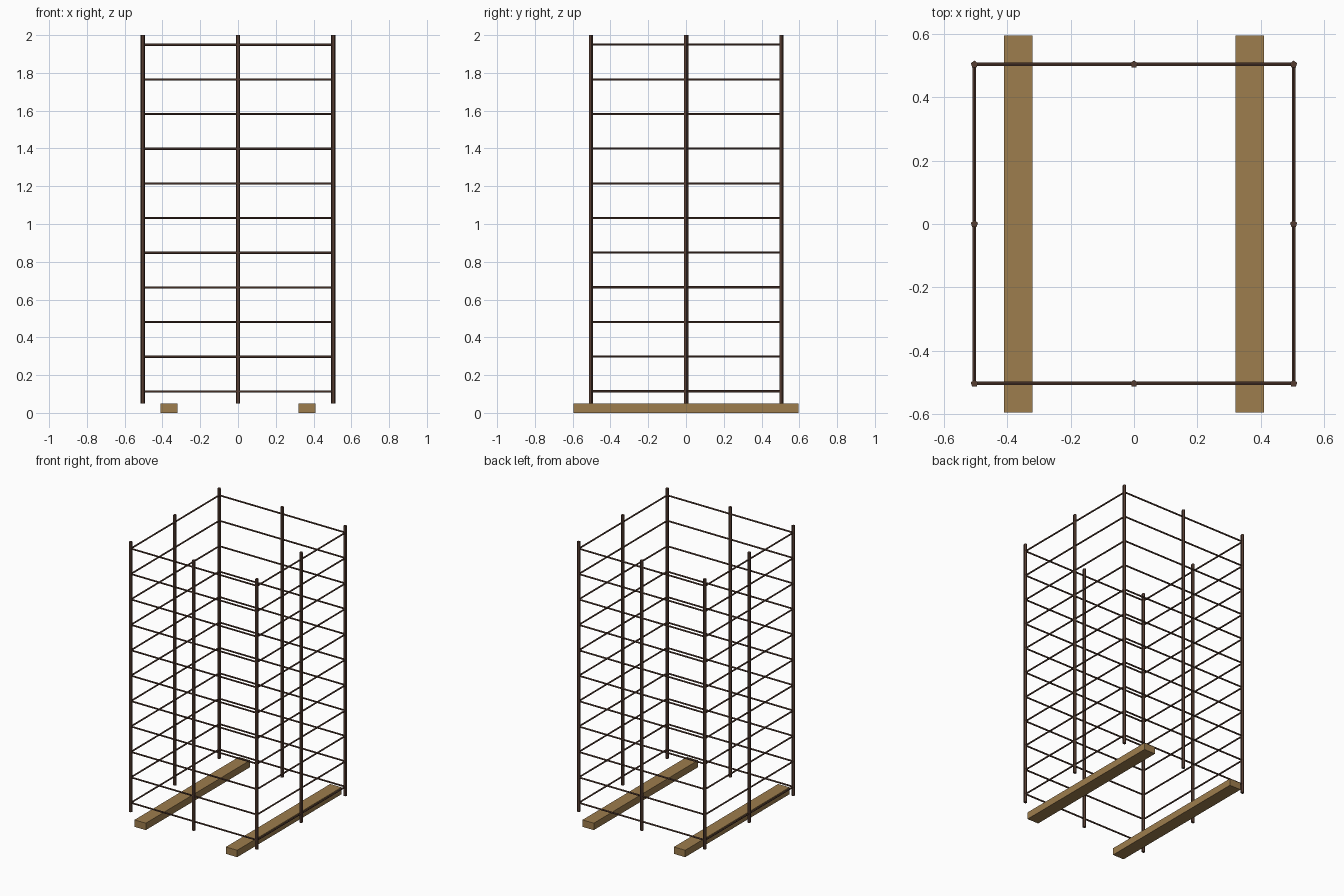
import bpy
from math import pi
from mathutils import Vector

if "Cube" in bpy.data.objects:
    bpy.data.objects.remove(bpy.data.objects["Cube"])


def material(name, color):
    m = bpy.data.materials.new(name)
    m.diffuse_color = (*color, 1)
    m.use_nodes = True
    m.node_tree.nodes["Principled BSDF"].inputs["Base Color"].default_value = m.diffuse_color
    return m


STEEL = material("rusty_steel", (0.09, 0.045, 0.03))
WOOD = material("timber", (0.34, 0.205, 0.075))
H = 0.504            # half width of the cage
Z0, Z1 = 0.05, 2.0   # bottom and top of the upright bars


def rod(name, a, b, radius):
    """Five-sided steel rod between two points."""
    a, b = Vector(a), Vector(b)
    d = b - a
    bpy.ops.mesh.primitive_cylinder_add(vertices=5, radius=radius, depth=d.length,
                                        location=(a + b) / 2)
    ob = bpy.context.object
    ob.name = name
    if abs(d.x) > 0.01:
        ob.rotation_euler = (0, pi / 2, 0)
    elif abs(d.y) > 0.01:
        ob.rotation_euler = (pi / 2, 0, 0)
    ob.data.materials.append(STEEL)
    return ob


# Upright bars: four corners and four side middles
for x in (-H, 0, H):
    for y in (-H, 0, H):
        if x or y:
            rod("upright_bar", (x, y, Z0), (x, y, Z1), 0.012)

# Eleven square ties around the uprights
for i in range(11):
    z = 0.114 + i * 0.1835
    for s in (-H, H):
        rod("tie_bar_x", (-H, s, z), (H, s, z), 0.006)
        rod("tie_bar_y", (s, -H, z), (s, H, z), 0.006)

# Two timber bearers under the cage
for side, x in (("left", -0.365), ("right", 0.365)):
    bpy.ops.mesh.primitive_cube_add(size=1, location=(x, 0, Z0 / 2))
    ob = bpy.context.object
    ob.name = side + "_timber_bearer"
    ob.scale = (0.09, 1.19, Z0)
    ob.data.materials.append(WOOD)
